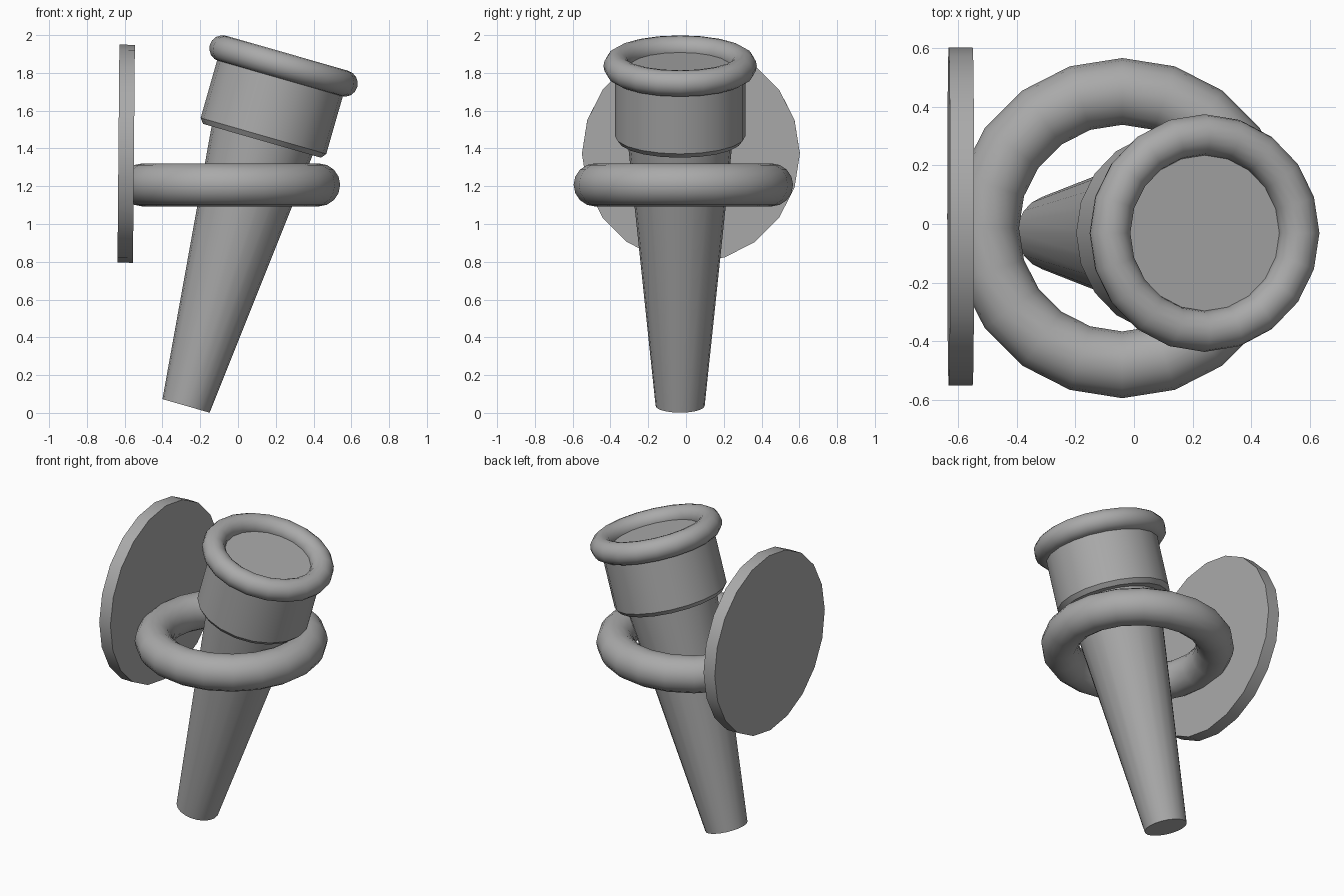
import bpy, bmesh, math
from mathutils import Matrix

SIDES = 20
cube = bpy.data.objects.get("Cube")
if cube:
    bpy.data.objects.remove(cube, do_unlink=True)

grey = bpy.data.materials.new("grey_metal")
grey.use_nodes = True
COLOUR = (0.4, 0.4, 0.4, 1)
grey.diffuse_color = COLOUR
grey.node_tree.nodes["Principled BSDF"].inputs["Base Color"].default_value = COLOUR


def finish(obj, name):
    obj.name = name
    obj.data.materials.clear()
    obj.data.materials.append(grey)
    bpy.ops.object.select_all(action='DESELECT')
    obj.select_set(True)
    bpy.context.view_layer.objects.active = obj
    bpy.ops.object.shade_smooth_by_angle(angle=math.radians(30))
    return obj


def turned(name, profile, matrix):
    """Closed solid turned around local z from (radius, height) pairs."""
    bm = bmesh.new()
    rings = []
    for r, h in profile:
        rings.append([bm.verts.new((r * math.cos(a), r * math.sin(a), h))
                      for a in (math.tau * i / SIDES for i in range(SIDES))])
    for low, high in zip(rings, rings[1:]):
        for i in range(SIDES):
            j = (i + 1) % SIDES
            bm.faces.new((low[i], low[j], high[j], high[i]))
    bm.faces.new(rings[0][::-1])
    bm.faces.new(rings[-1])
    mesh = bpy.data.meshes.new(name)
    bm.to_mesh(mesh)
    bm.free()
    obj = bpy.data.objects.new(name, mesh)
    bpy.context.collection.objects.link(obj)
    obj.matrix_world = matrix
    return finish(obj, name)


def ring(name, major, minor, matrix):
    bpy.ops.mesh.primitive_torus_add(major_radius=major, minor_radius=minor,
                                     major_segments=SIDES, minor_segments=16)
    obj = bpy.context.object
    obj.matrix_world = matrix
    return finish(obj, name)


# Leaning torch: tapered shaft, chamfered collar, rolled rim
lean = Matrix.Translation((-0.275, -0.031, 0.037)) @ Matrix.Rotation(math.radians(16), 4, 'Y')
turned("torch_shaft", [(0.13, 0), (0.28, 1.48)], lean)
turned("torch_collar", [(0.325, 1.46), (0.346, 1.487), (0.346, 1.87)], lean)
ring("torch_rim", 0.336, 0.07, lean @ Matrix.Translation((0, 0, 1.872)))

# Wall bracket: level holding ring and round back plate
ring("holder_ring", 0.467, 0.114, Matrix.Translation((-0.04, -0.014, 1.207)))
plate = Matrix.Translation((-0.592, 0.026, 1.372)) @ Matrix.Rotation(math.radians(90.5), 4, 'Y')
turned("wall_plate", [(0.577, -0.041), (0.577, 0.041)], plate)
